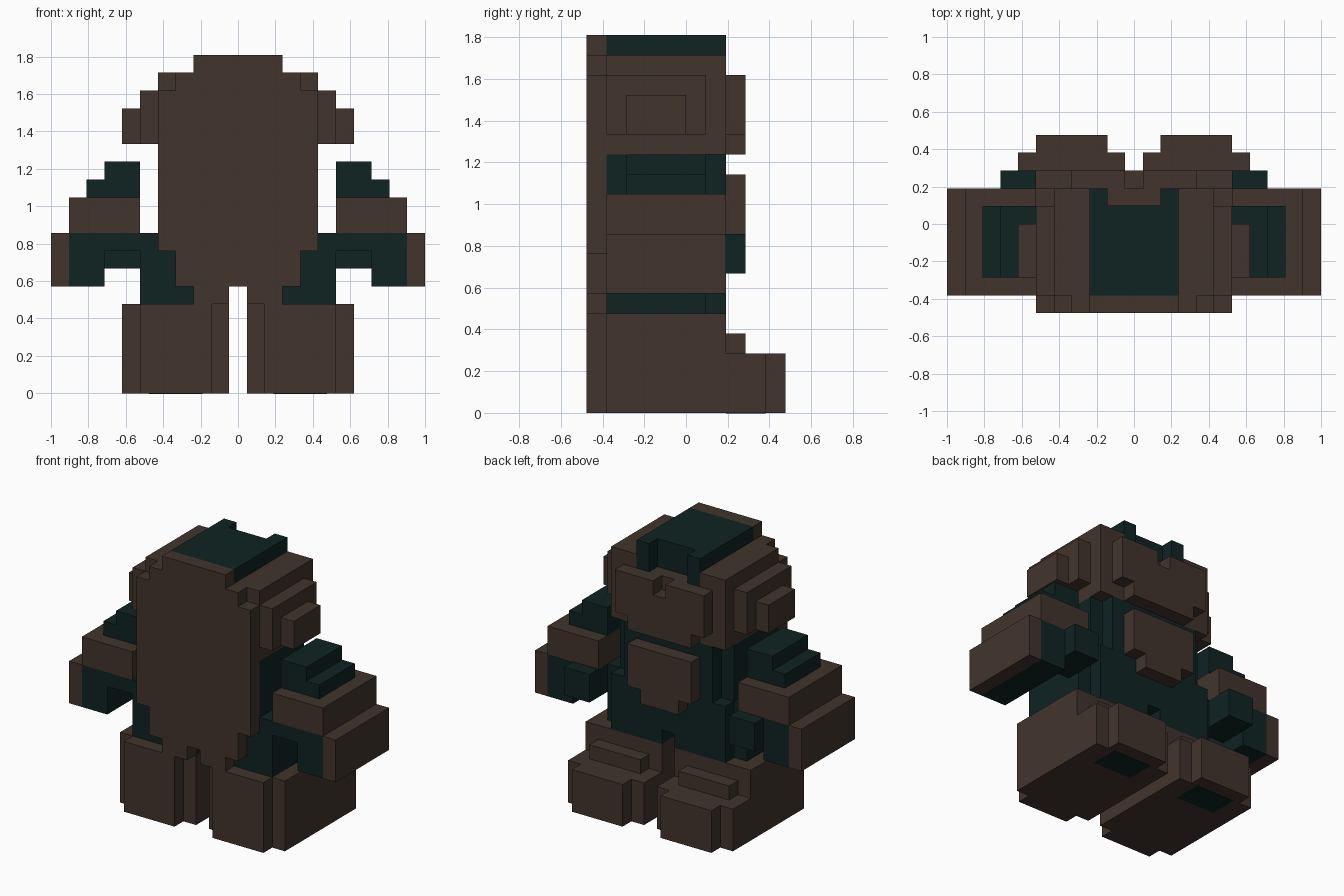
import bpy, bmesh
from mathutils import Vector

if "Cube" in bpy.data.objects:
    bpy.data.objects.remove(bpy.data.objects["Cube"])

U = 2 / 21  # one block


def material(name, rgb):
    m = bpy.data.materials.new(name)
    m.diffuse_color = (*rgb, 1)
    m.use_nodes = True
    m.node_tree.nodes["Principled BSDF"].inputs["Base Color"].default_value = m.diffuse_color
    return m


BROWN = material("dark brown", (0.054, 0.034, 0.026))
TEAL = material("dark teal", (0.0046, 0.0168, 0.0164))


def part(name, mat, *boxes, mirror=False):
    """Boxes are (x0, x1, y0, y1, z0, z1) in blocks."""
    bm = bmesh.new()
    for x0, x1, y0, y1, z0, z1 in boxes:
        cube = bmesh.ops.create_cube(bm, size=1)["verts"]
        for v in cube:
            v.co = Vector((x0 + (v.co.x + 0.5) * (x1 - x0),
                           y0 + (v.co.y + 0.5) * (y1 - y0),
                           z0 + (v.co.z + 0.5) * (z1 - z0))) * U
    me = bpy.data.meshes.new(name)
    bm.to_mesh(me)
    bm.free()
    me.materials.append(mat)
    ob = bpy.data.objects.new(name, me)
    bpy.context.collection.objects.link(ob)
    if mirror:
        mod = ob.modifiers.new("mirror", 'MIRROR')
        mod.use_mirror_merge = False


# legs with stepped toes and soles
part("legs", BROWN,
     (1.5, 5.5, -5, -4, 0, 5), (0.5, 6.5, -4, 2, 0, 5),
     (0.5, 6.5, 2, 4, 0, 3), (1.5, 5.5, 4, 5, 0, 3),
     (1.5, 5.5, 2, 3, 3, 4), mirror=True)
part("sole_pads", TEAL, (2, 5, 2, 4, -0.03, 0.03), mirror=True)

# torso
part("hips", TEAL, (0.5, 5.5, -4, 1, 5, 6), (0.5, 4.5, 1, 2, 5, 6), mirror=True)
part("torso", TEAL,
     (-5.5, 5.5, -4, 1, 6, 9), (-4.5, 4.5, 1, 2, 6, 9),
     (-4.5, 4.5, -4, 1, 9, 13), (-3.5, 3.5, 1, 2, 9, 13))
part("belly_plate", BROWN, (-2.5, 2.5, 2, 3, 9, 12), (-1.5, 1.5, 2, 3, 8, 9))

# flat shell running from hips to crown
part("shell", BROWN,
     (-2.5, -0.5, -5, -4, 5, 6), (0.5, 2.5, -5, -4, 5, 6),
     (-3.5, 3.5, -5, -4, 6, 8), (-4.5, 4.5, -5, -4, 8, 17),
     (-3.5, 3.5, -5, -4, 17, 18), (-2.5, 2.5, -5, -4, 18, 19))

# head, muzzle and stepped ears
part("head_core", BROWN, (-4.5, 4.5, -4, 1, 13, 18), (-2.5, 2.5, 1, 2, 13, 16),
     (-1.5, 1.5, 1, 2, 16, 17))
part("head_cheeks", BROWN, (2.5, 4.5, 1, 2, 13, 18), mirror=True)
part("muzzle", BROWN,
     (-2.5, 2.5, 2, 3, 13, 14), (-3.5, 3.5, 2, 3, 14, 16),
     (-3.5, -0.5, 2, 3, 16, 17), (0.5, 3.5, 2, 3, 16, 17))
part("ears", BROWN, (4.5, 5.5, -4, 1, 14, 17), (5.5, 6.5, -3, 0, 14, 16), mirror=True)

# crown with two locks and a notch between them
part("crown", TEAL, (-2.5, 2.5, -4, 1, 18, 19), (-1.5, 1.5, 1, 1.05, 17, 19))
part("crown_locks", TEAL, (1.5, 2.5, 1, 2, 16, 19), mirror=True)

# arms
part("arm_guards", BROWN, (5.5, 9.5, -4, 2, 9, 11), (9.5, 10.5, -4, 2, 6, 9), mirror=True)
part("shoulders", TEAL, (5.5, 8.5, -3, 1, 11, 12), (5.5, 7.5, -3, 1, 12, 13), mirror=True)
part("hands", TEAL, (7.5, 9.5, -4, 2, 6, 9), (5.5, 7.5, -4, 2, 8, 9),
     (5.5, 7.5, 0, 2, 7, 8), (5.5, 7.5, 2, 3, 7, 9), mirror=True)
